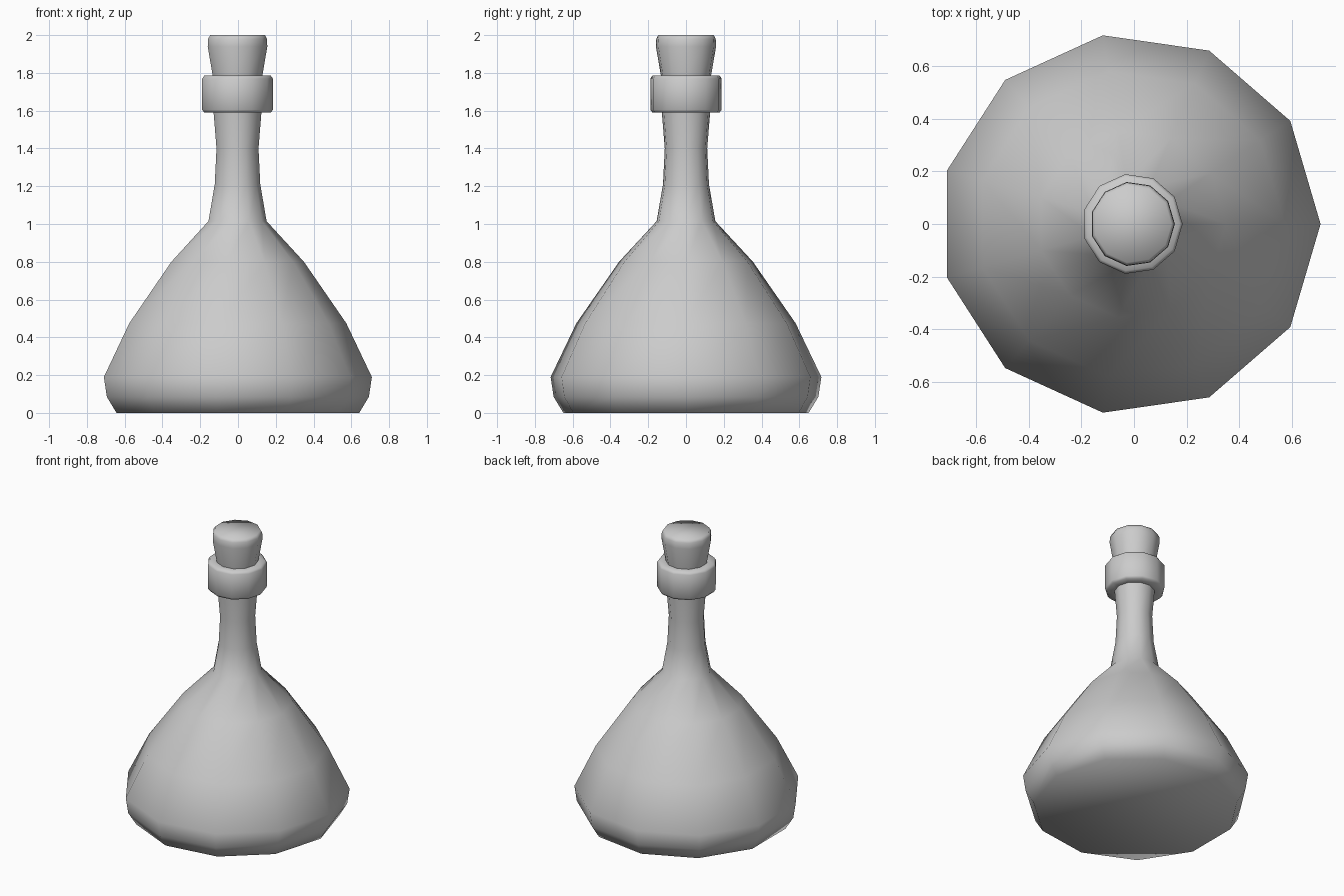
import bpy
import bmesh
from math import sin, cos, pi, radians

if "Cube" in bpy.data.objects:
    bpy.data.objects.remove(bpy.data.objects["Cube"])

SIDES = 11


def lathe(name, profile, closed=False):
    """Spin (radius, z) points into an 11-sided solid; closed joins the profile into a ring."""
    bm = bmesh.new()
    rings = []
    for r, z in profile:
        shift = -0.003 - 0.017 * r  # keeps the odd-sided rings centred by their extents
        rings.append([bm.verts.new((r * cos(2 * pi * i / SIDES) + shift,
                                    r * sin(2 * pi * i / SIDES), z))
                      for i in range(SIDES)])
    pairs = list(zip(rings, rings[1:]))
    if closed:
        pairs.append((rings[-1], rings[0]))
    else:
        bm.faces.new(rings[0][::-1])
        bm.faces.new(rings[-1])
    for a, b in pairs:
        for i in range(SIDES):
            j = (i + 1) % SIDES
            bm.faces.new((a[i], a[j], b[j], b[i]))
    bmesh.ops.recalc_face_normals(bm, faces=bm.faces)
    mesh = bpy.data.meshes.new(name)
    bm.to_mesh(mesh)
    bm.free()
    obj = bpy.data.objects.new(name, mesh)
    bpy.context.collection.objects.link(obj)
    bpy.ops.object.select_all(action='DESELECT')
    obj.select_set(True)
    bpy.context.view_layer.objects.active = obj
    bpy.ops.object.shade_smooth_by_angle(angle=radians(65))
    return obj


# Flask body with long neck
lathe("flask_body", [(0.656, 0.0), (0.708, 0.085), (0.724, 0.19), (0.586, 0.475),
                     (0.358, 0.80), (0.157, 1.015), (0.123, 1.21),
                     (0.1135, 1.40), (0.13, 1.60), (0.134, 1.70)])

# Bevelled collar around the mouth
lathe("neck_collar", [(0.125, 1.59), (0.180, 1.59), (0.191, 1.605), (0.191, 1.77),
                      (0.180, 1.785), (0.130, 1.785)], closed=True)

# Tapered stopper
lathe("stopper", [(0.125, 1.72), (0.135, 1.79), (0.161, 1.94), (0.159, 1.98), (0.148, 2.0)])
